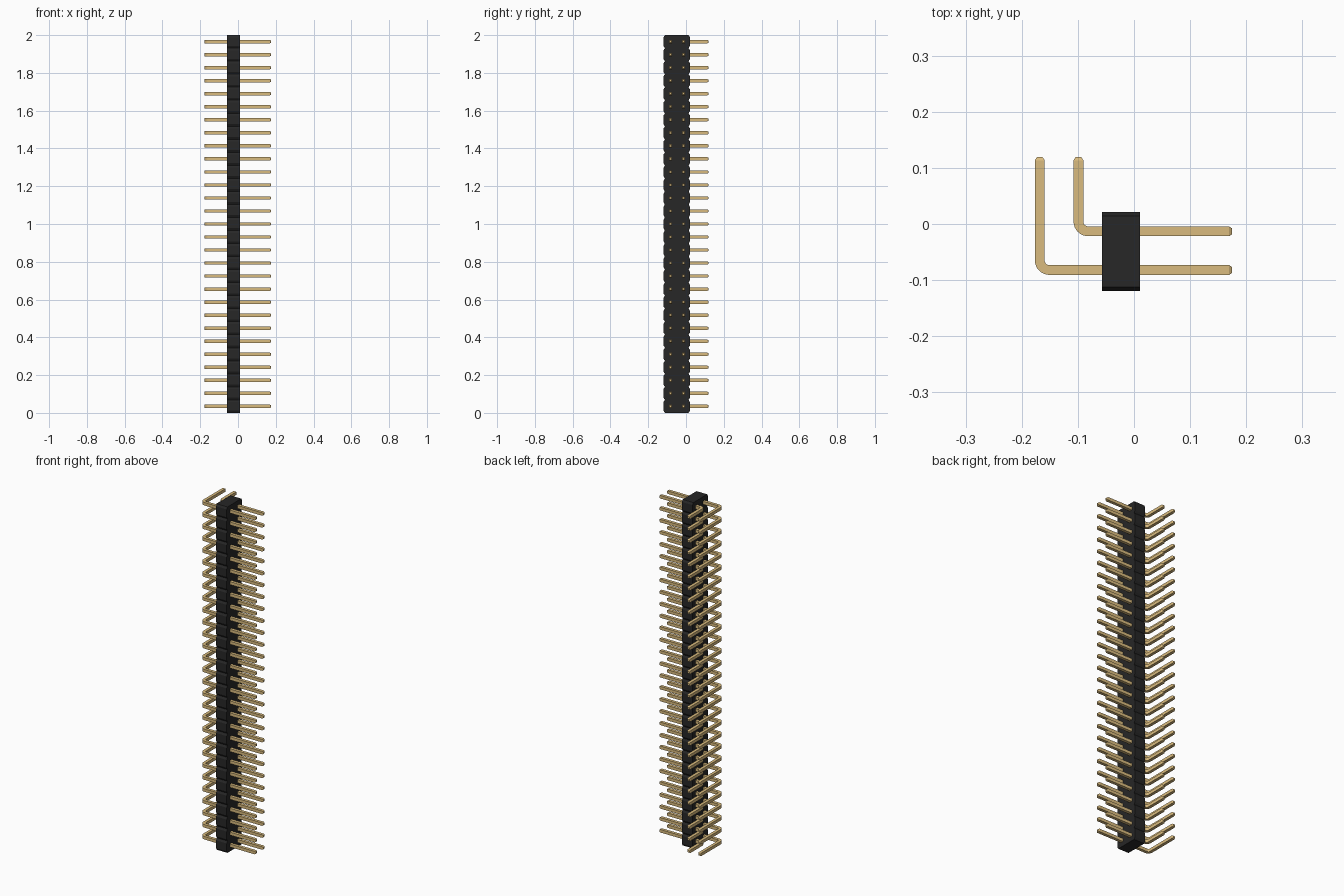
import bpy, bmesh, math
from mathutils import Vector

if "Cube" in bpy.data.objects:
    bpy.data.objects.remove(bpy.data.objects["Cube"])

ROWS = 29
PITCH = 2 / ROWS
HALF = PITCH * 0.126          # half width of a square pin
BEND = HALF * 2               # centreline bend radius
TIP = 0.0055                  # length of tapered tip
X_TIP, Y_TIP = 0.175, 0.119


def material(name, rgb):
    m = bpy.data.materials.new(name)
    m.use_nodes = True
    m.diffuse_color = (*rgb, 1)
    m.node_tree.nodes["Principled BSDF"].inputs["Base Color"].default_value = (*rgb, 1)
    return m


def make_object(name, bm, mat):
    bmesh.ops.recalc_face_normals(bm, faces=bm.faces)
    mesh = bpy.data.meshes.new(name)
    bm.to_mesh(mesh)
    bm.free()
    mesh.materials.append(mat)
    ob = bpy.data.objects.new(name, mesh)
    bpy.context.collection.objects.link(ob)
    return ob


black = material("black plastic", (0.02, 0.02, 0.02))
gold = material("pale gold", (0.70, 0.50, 0.21))


# Housing: notched side outline extruded across its thickness
def housing(x0, x1, y0, y1):
    cut_y, cut_z = 0.007, 0.012
    front, back = [], []
    for i in range(ROWS):
        z = i * PITCH
        steps = ((0, cut_y), (cut_z, 0), (PITCH - cut_z, 0))
        for dz, dy in steps:
            front.append((y0 + dy, z + dz))
            back.append((y1 - dy, z + dz))
    front.append((y0 + cut_y, ROWS * PITCH))
    back.append((y1 - cut_y, ROWS * PITCH))
    bm = bmesh.new()
    pairs = [(bm.verts.new((x0, *a)), bm.verts.new((x0, *b)))
             for a, b in zip(front, back)]
    for (a, b), (c, d) in zip(pairs, pairs[1:]):
        bm.faces.new((a, b, d, c))
    out = bmesh.ops.extrude_face_region(bm, geom=bm.faces[:])
    moved = [v for v in out["geom"] if isinstance(v, bmesh.types.BMVert)]
    bmesh.ops.translate(bm, verts=moved, vec=(x1 - x0, 0, 0))
    return make_object("housing", bm, black)


# Bent pin: square section swept along an L-shaped path with tapered ends
def pin_column(name, x_leg, y_pin):
    stations = [(X_TIP, y_pin, 0, 0.6), (X_TIP - TIP, y_pin, 0, 1)]
    for i in range(9):
        a = math.pi / 2 * i / 8
        stations.append((x_leg + BEND - BEND * math.sin(a),
                         y_pin + BEND - BEND * math.cos(a), a, 1))
    stations += [(x_leg, Y_TIP - TIP, math.pi / 2, 1), (x_leg, Y_TIP, math.pi / 2, 0.6)]
    bm = bmesh.new()
    rings = []
    for x, y, a, scale in stations:
        side = Vector((math.sin(a), math.cos(a), 0)) * HALF * scale
        up = Vector((0, 0, HALF * scale))
        c = Vector((x, y, 0))
        rings.append([bm.verts.new(c + s * side + t * up)
                      for s, t in ((-1, -1), (1, -1), (1, 1), (-1, 1))])
    for r, q in zip(rings, rings[1:]):
        for k in range(4):
            n = (k + 1) % 4
            bm.faces.new((r[k], r[n], q[n], q[k]))
    bm.faces.new(rings[0])
    bm.faces.new(rings[-1])
    ob = make_object(name, bm, gold)
    ob.location.z = PITCH / 2
    bpy.context.view_layer.objects.active = ob
    bpy.ops.object.select_all(action="DESELECT")
    ob.select_set(True)
    bpy.ops.object.shade_smooth_by_angle(angle=math.radians(25))
    # Repeat the pin up the housing
    arr = ob.modifiers.new("rows", "ARRAY")
    arr.count = ROWS
    arr.use_relative_offset = False
    arr.use_constant_offset = True
    arr.constant_offset_displace = (0, 0, PITCH)
    return ob


housing(-0.057, 0.011, -0.119, 0.021)
pin_column("outer_pins", -0.168, -0.082)
pin_column("inner_pins", -0.099, -0.013)
